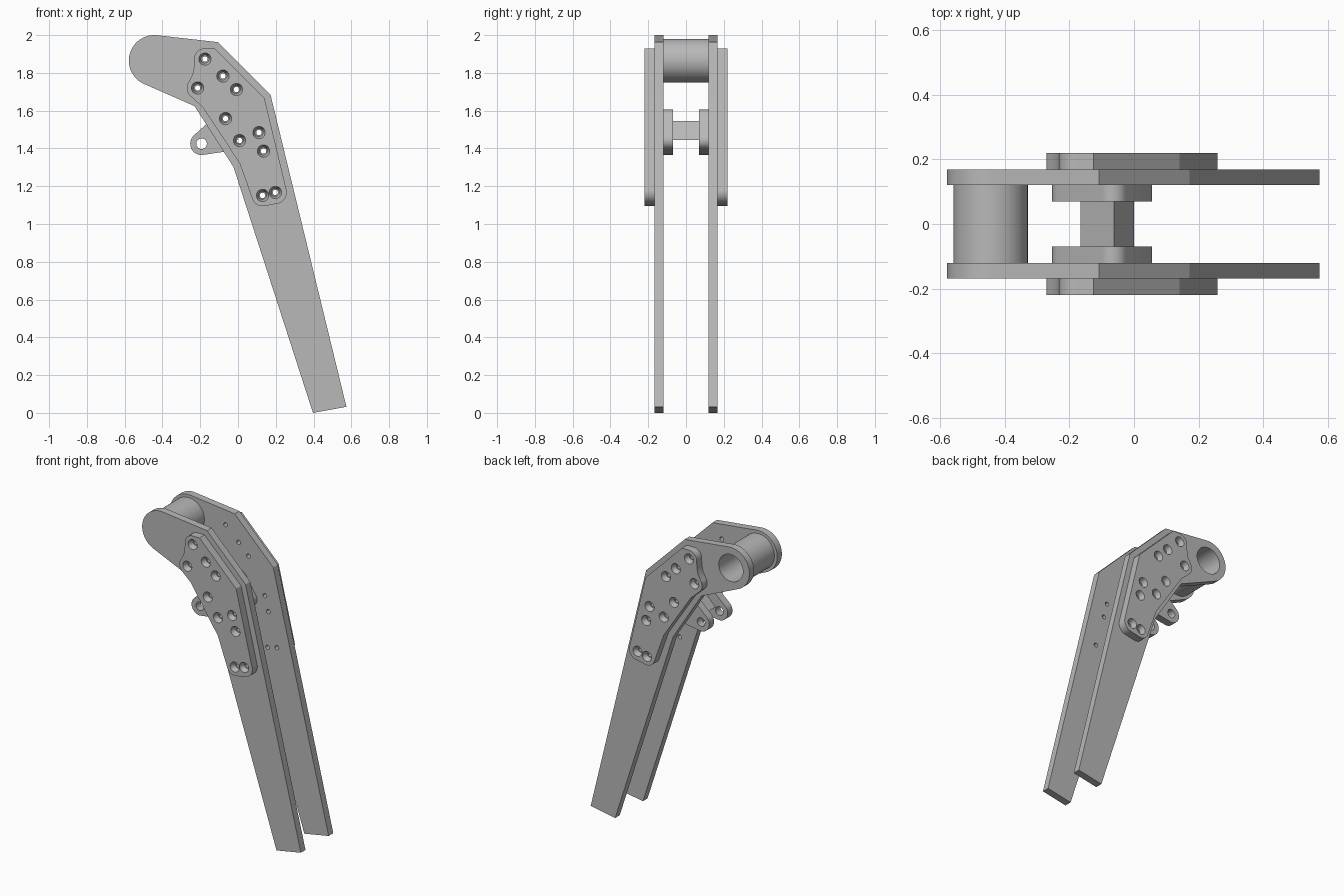
import bpy, bmesh
from math import cos, sin, radians, pi

cube = bpy.data.objects.get("Cube")
if cube:
    bpy.data.objects.remove(cube, do_unlink=True)

metal = bpy.data.materials.new("plain_grey_metal")
metal.use_nodes = True
GREY = (0.48, 0.48, 0.48, 1)
metal.diffuse_color = GREY
metal.node_tree.nodes["Principled BSDF"].inputs["Base Color"].default_value = GREY


def arc(cx, cz, r, start, end, steps=16):
    """Points on an arc in the XZ plane, angles in degrees."""
    angles = [radians(start + (end - start) * i / steps) for i in range(steps + 1)]
    return [(cx + r * cos(a), cz + r * sin(a)) for a in angles]


def finish(bm, name):
    bmesh.ops.recalc_face_normals(bm, faces=bm.faces)
    mesh = bpy.data.meshes.new(name)
    bm.to_mesh(mesh)
    bm.free()
    mesh.materials.append(metal)
    obj = bpy.data.objects.new(name, mesh)
    bpy.context.collection.objects.link(obj)
    return obj


def prism(name, outline, y0, y1):
    bm = bmesh.new()
    face = bm.faces.new([bm.verts.new((x, y0, z)) for x, z in outline])
    new = bmesh.ops.extrude_face_region(bm, geom=[face])["geom"]
    moved = [v for v in new if isinstance(v, bmesh.types.BMVert)]
    bmesh.ops.translate(bm, verts=moved, vec=(0, y1 - y0, 0))
    return finish(bm, name)


def drill(name, centres, profile, side, steps=24):
    """Cutter made of stepped round pins; profile holds (y, radius) pairs."""
    bm = bmesh.new()
    for cx, cz in centres:
        rings = []
        for y, r in profile:
            pts = arc(cx, cz, r, 0, 360 - 360 / steps, steps - 1)
            rings.append([bm.verts.new((x, side * y, z)) for x, z in pts])
        for a, b in zip(rings, rings[1:]):
            for i in range(steps):
                j = (i + 1) % steps
                bm.faces.new((a[i], a[j], b[j], b[i]))
        bm.faces.new(rings[0])
        bm.faces.new(rings[-1])
    cutter = finish(bm, name)
    cutter.hide_render = True
    return cutter


def select(obj):
    bpy.ops.object.select_all(action="DESELECT")
    obj.select_set(True)
    bpy.context.view_layer.objects.active = obj


def cut(obj, cutter):
    select(obj)
    mod = obj.modifiers.new("holes", "BOOLEAN")
    mod.operation, mod.solver, mod.object = "DIFFERENCE", "EXACT", cutter
    bpy.ops.object.modifier_apply(modifier=mod.name)


# Shared positions
HUB = (-0.443, 1.865)
EYE = (-0.193, 1.425)
LUG_BOLTS = [(-0.066, 1.558), (0.008, 1.442)]
BOLTS = LUG_BOLTS + [(-0.175, 1.873), (-0.08, 1.783), (-0.008, 1.712), (-0.214, 1.72),
                     (0.111, 1.484), (0.135, 1.386), (0.13, 1.151), (0.198, 1.167)]

# Outlines
arm_outline = arc(*HUB, 0.135, 84, 247, 28) + [
    (-0.23, 1.624), (-0.024, 1.302), (0.397, 0), (0.574, 0.032),
    (0.172, 1.685), (-0.108, 1.963)]
cover_outline = (
    [(-0.125, 1.93)] + arc(-0.175, 1.873, 0.057, 90, 190)
    + [(-0.234, 1.825), (-0.241, 1.79)] + arc(-0.214, 1.72, 0.057, 145, 230)
    + [(-0.188, 1.619), (0.008, 1.323)] + arc(0.13, 1.151, 0.057, 196, 283)
    + arc(0.198, 1.167, 0.06, 283, 373) + [(0.14, 1.667)])
lug_outline = (arc(*EYE, 0.06, 134, 274) + arc(*LUG_BOLTS[1], 0.047, 275, 392)
               + arc(*LUG_BOLTS[0], 0.047, 33, 134))

hub_cutter = drill("hub_cutter", [HUB], [(-0.121, 0.088), (0.3, 0.088)], 1, 48)
parts = []

# Side plates, outer covers and inner lugs
for label, side in (("front", -1), ("back", 1)):
    arm = prism(label + "_arm_plate", arm_outline, side * 0.12, side * 0.168)
    cover = prism(label + "_cover_plate", cover_outline, side * 0.168, side * 0.22)
    lug = prism(label + "_lug", lug_outline, side * 0.07, side * 0.12)
    bolts = drill("bolt_cutter", BOLTS, [(0.05, 0.014), (0.185, 0.014),
                                         (0.185, 0.021), (0.225, 0.0345)], side)
    eye = drill("eye_cutter", [EYE], [(0.05, 0.028), (0.15, 0.028)], side)
    for obj in (arm, cover, lug):
        cut(obj, bolts)
    cut(lug, eye)
    if side > 0:
        cut(arm, hub_cutter)
    for tool in (bolts, eye):
        bpy.data.objects.remove(tool, do_unlink=True)
    parts += [arm, cover, lug]

# Hollow hub between the arms, open at the back
hub = prism("hub_tube", arc(*HUB, 0.115, 0, 352.5, 47), -0.12, 0.12)
cut(hub, hub_cutter)
bpy.data.objects.remove(hub_cutter, do_unlink=True)
parts.append(hub)

# Wedge bar joining the lugs
parts.append(prism("cross_bar", [(-0.165, 1.444), (0, 1.444), (-0.062, 1.545)], -0.07, 0.07))

for obj in parts:
    select(obj)
    bpy.ops.object.shade_smooth_by_angle(angle=pi / 7)
